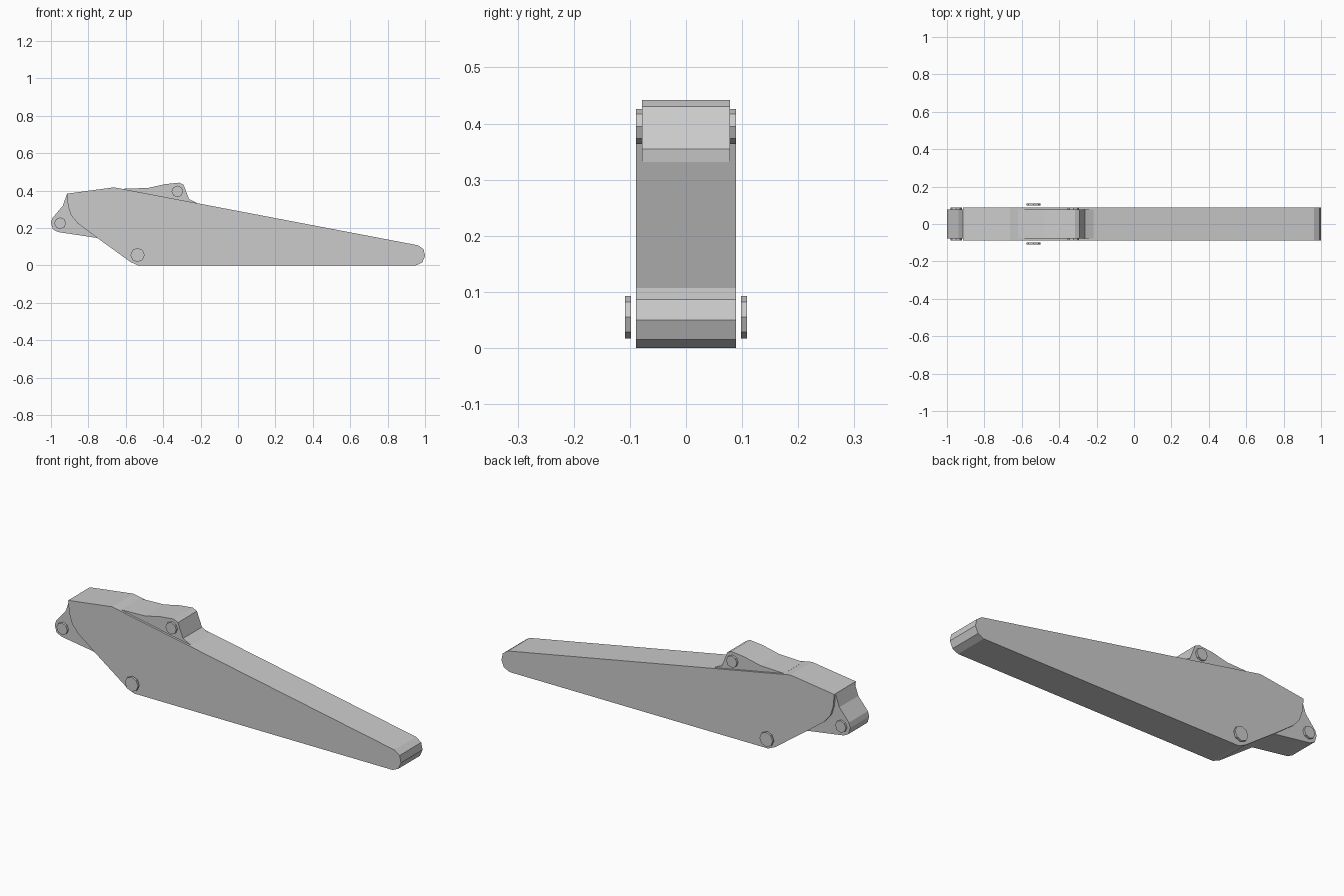
import bpy, bmesh
from math import cos, sin, pi

if "Cube" in bpy.data.objects:
    bpy.data.objects.remove(bpy.data.objects["Cube"])


def extrude(name, profile, y0, y1):
    """Solid made by sweeping an x-z outline from y0 to y1."""
    bm = bmesh.new()
    face = bm.faces.new([bm.verts.new((x, y0, z)) for x, z in profile])
    new = bmesh.ops.extrude_face_region(bm, geom=[face])["geom"]
    bmesh.ops.translate(bm, vec=(0, y1 - y0, 0),
                        verts=[v for v in new if isinstance(v, bmesh.types.BMVert)])
    bmesh.ops.recalc_face_normals(bm, faces=bm.faces)
    mesh = bpy.data.meshes.new(name)
    bm.to_mesh(mesh)
    bm.free()
    obj = bpy.data.objects.new(name, mesh)
    bpy.context.collection.objects.link(obj)
    return obj


def pin_pair(name, x, z, r, y0, y1):
    """Eight-sided pin heads on both sides."""
    ring = [(x + r * cos(i * pi / 4), z + r * sin(i * pi / 4)) for i in range(8)]
    extrude(name + "_front", ring, -y1, -y0)
    extrude(name + "_back", ring, y0, y1)


# Long tapered arm body
extrude("arm_body", [
    (-0.535, 0), (0.952, 0), (0.985, 0.015), (1.0, 0.05), (0.992, 0.086),
    (0.963, 0.107), (-0.663, 0.417), (-0.915, 0.383), (-0.909, 0.318),
    (-0.893, 0.268), (-0.857, 0.225), (-0.756, 0.149), (-0.575, 0.018)],
    -0.089, 0.089)

# Narrower lug at the rear end
extrude("rear_lug", [
    (-0.72, 0.142), (-0.756, 0.147), (-0.963, 0.178), (-0.99, 0.193),
    (-1.0, 0.228), (-0.992, 0.253), (-0.937, 0.318), (-0.914, 0.383),
    (-0.72, 0.36)], -0.078, 0.078)

# Narrower lug on the upper edge
extrude("upper_lug", [
    (-0.62, 0.37), (-0.62, 0.409), (-0.48, 0.414), (-0.39, 0.434),
    (-0.315, 0.442), (-0.291, 0.43), (-0.262, 0.355), (-0.214, 0.331),
    (-0.25, 0.30)], -0.078, 0.078)

# Pivot pins
pin_pair("upper_pin", -0.324, 0.395, 0.031, 0.077, 0.089)
pin_pair("rear_pin", -0.951, 0.225, 0.031, 0.077, 0.089)
pin_pair("main_pivot_pin", -0.537, 0.055, 0.038, 0.098, 0.109)
